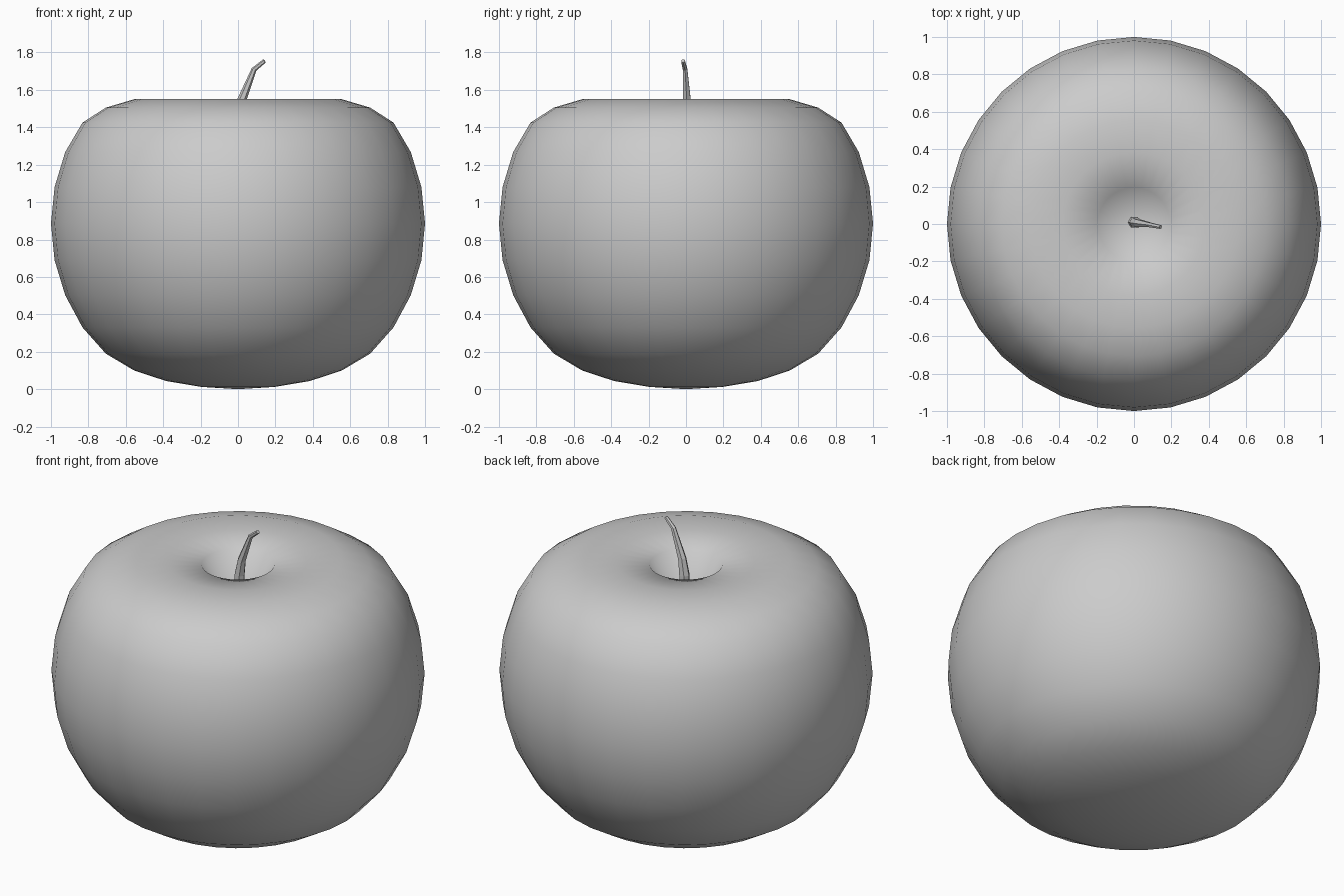
import bpy, bmesh, math
from mathutils import Vector

if "Cube" in bpy.data.objects:
    bpy.data.objects.remove(bpy.data.objects["Cube"])

# Apple body: 32 x 16 sphere whose top and bottom rings are pushed in
RINGS = 16
CENTRE = 0.885
TOP = [1.25, 1.52, 1.545, 1.55, 1.505, 1.425]   # heights from the top pole down
BOTTOM = [0.0, 0.012, 0.043, 0.10, 0.19, 0.33]  # heights from the bottom pole up

bpy.ops.mesh.primitive_uv_sphere_add(segments=32, ring_count=RINGS, radius=1)
body = bpy.context.object
body.name = "apple_body"
for v in body.data.vertices:
    ring = round(math.acos(max(-1, min(1, v.co.z))) / math.pi * RINGS)
    if ring < len(TOP):
        v.co.z = TOP[ring]
    elif RINGS - ring < len(BOTTOM):
        v.co.z = BOTTOM[RINGS - ring]
    else:
        v.co.z += CENTRE
bpy.ops.object.shade_smooth()


def loft(name, path, sides):
    """Tapered tube along (x, y, z, radius) points with capped ends."""
    bm = bmesh.new()
    pts = [Vector(p[:3]) for p in path]
    loops = []
    for i, p in enumerate(pts):
        direction = pts[min(i + 1, len(pts) - 1)] - pts[max(i - 1, 0)]
        rot = Vector((0, 0, 1)).rotation_difference(direction)
        loop = []
        for k in range(sides):
            a = 2 * math.pi * k / sides
            offset = rot @ Vector((math.cos(a), math.sin(a), 0))
            loop.append(bm.verts.new(p + offset * path[i][3]))
        loops.append(loop)
    for low, high in zip(loops, loops[1:]):
        for k in range(sides):
            n = (k + 1) % sides
            bm.faces.new((low[k], low[n], high[n], high[k]))
    bm.faces.new(loops[0][::-1])
    bm.faces.new(loops[-1])
    mesh = bpy.data.meshes.new(name)
    bm.to_mesh(mesh)
    bm.free()
    obj = bpy.data.objects.new(name, mesh)
    bpy.context.collection.objects.link(obj)
    return obj


# Bent stem rising out of the dimple
loft("stem", [(0.0, 0.01, 1.24, 0.034),
              (0.005, 0.008, 1.46, 0.030),
              (0.022, 0.004, 1.55, 0.024),
              (0.086, -0.005, 1.71, 0.014),
              (0.142, -0.016, 1.755, 0.011)], 6)
